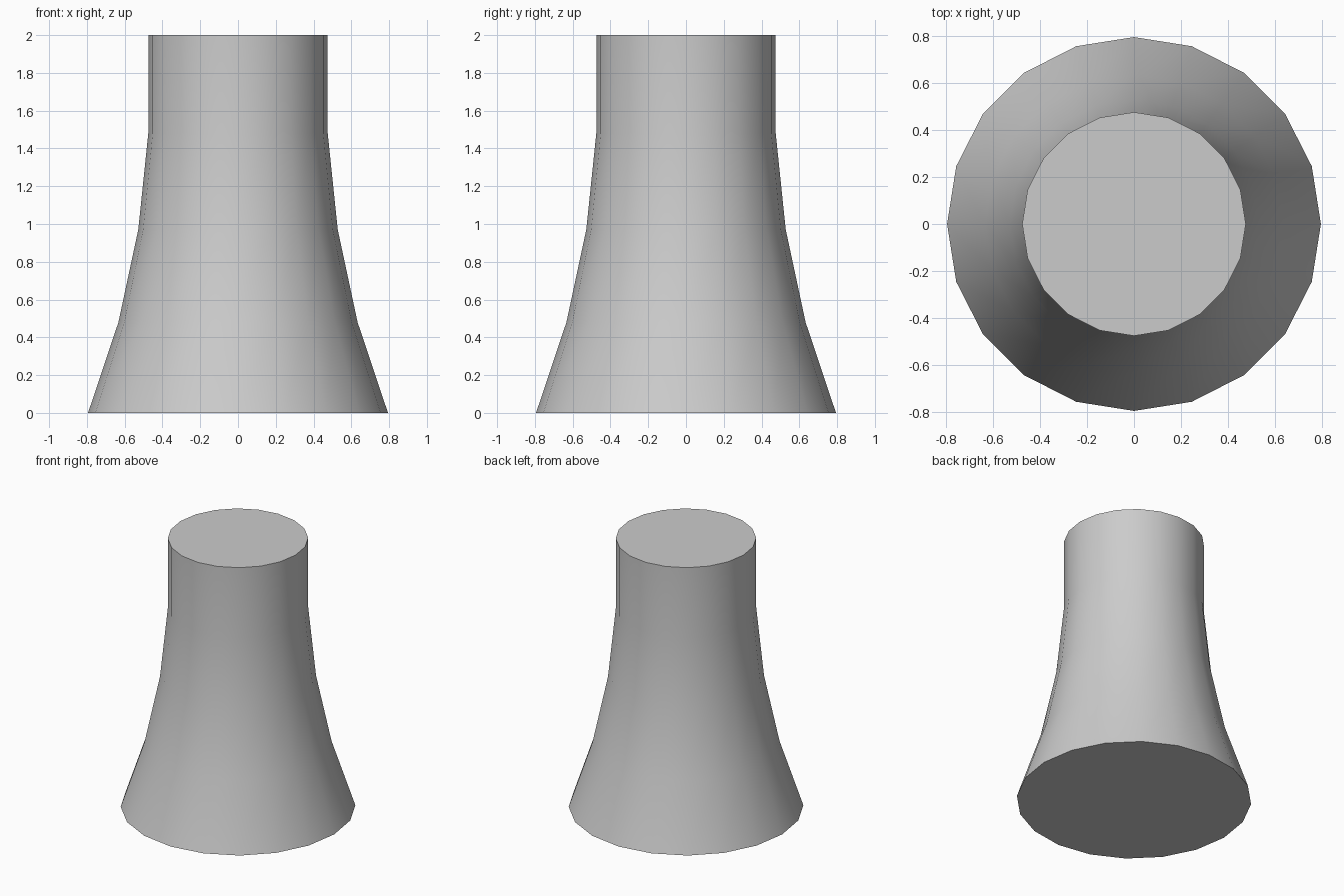
import bpy, bmesh
from math import cos, sin, tau, radians

if "Cube" in bpy.data.objects:
    bpy.data.objects.remove(bpy.data.objects["Cube"])

SIDES = 20
# (radius, height) from the flared foot to the straight neck
PROFILE = [(0.794, 0.0), (0.633, 0.48), (0.528, 0.97), (0.475, 1.48), (0.475, 2.0)]

# Flared tower body, closed at both ends
bm = bmesh.new()
rings = [[bm.verts.new((r * cos(tau * i / SIDES), r * sin(tau * i / SIDES), z))
          for i in range(SIDES)] for r, z in PROFILE]
for low, high in zip(rings, rings[1:]):
    for i in range(SIDES):
        j = (i + 1) % SIDES
        bm.faces.new((low[i], low[j], high[j], high[i]))
bm.faces.new(rings[0][::-1])
bm.faces.new(rings[-1])

mesh = bpy.data.meshes.new("flared_tower")
bm.to_mesh(mesh)
bm.free()
tower = bpy.data.objects.new("flared_tower", mesh)
bpy.context.collection.objects.link(tower)

# Smooth walls, sharp rims
bpy.context.view_layer.objects.active = tower
tower.select_set(True)
bpy.ops.object.shade_smooth_by_angle(angle=radians(40))
